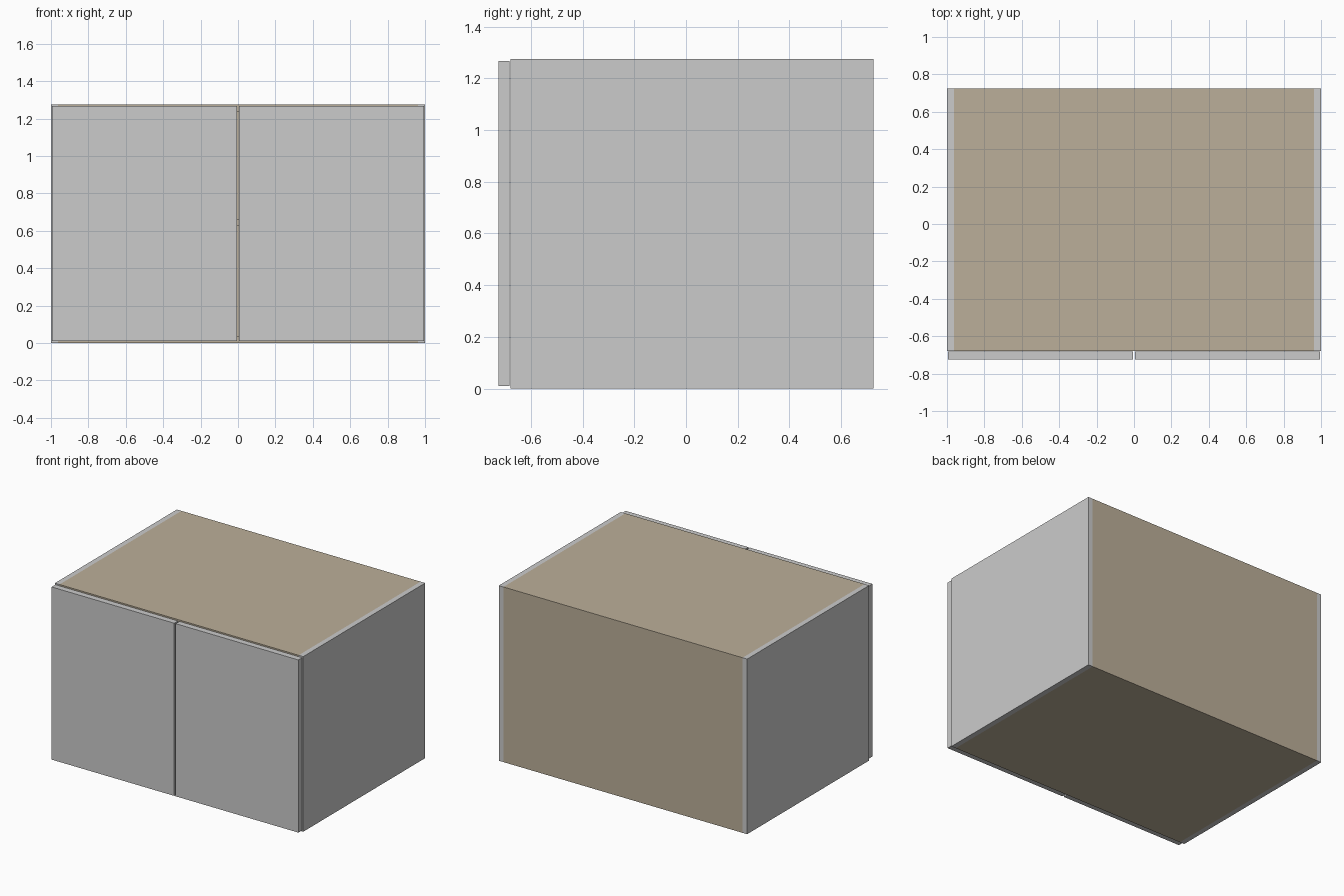
import bpy

if "Cube" in bpy.data.objects:
    bpy.data.objects.remove(bpy.data.objects["Cube"])

T = 0.037               # board thickness
W, H = 1.0, 1.275       # half width, height
Y0, Y1 = -0.678, 0.725  # carcass front and back
BACK = 0.008            # back panel thickness

wood = bpy.data.materials.new("beige_board")
wood.diffuse_color = (0.50, 0.43, 0.32, 1)
wood.use_nodes = True
wood.node_tree.nodes["Principled BSDF"].inputs["Base Color"].default_value = wood.diffuse_color


def box(name, x, y, z, mat=None):
    """Box from (min, max) pairs."""
    bpy.ops.mesh.primitive_cube_add(size=1, location=[(a + b) / 2 for a, b in (x, y, z)])
    ob = bpy.context.object
    ob.name = name
    ob.scale = [b - a for a, b in (x, y, z)]
    bpy.ops.object.transform_apply(location=False, rotation=False, scale=True)
    if mat:
        ob.data.materials.append(mat)
    return ob


inner = (-W + T, W - T)

# Side panels and doors, mirrored left and right
for side, s in (("left", -1), ("right", 1)):
    box(side + "_side_panel", sorted((s * (W - T), s * W)), (Y0, Y1), (0, H))
    box(side + "_door", sorted((s * 0.006, s * 0.994)), (-0.725, -0.682), (0.01, 1.267))

# Top, bottom and middle shelf between the sides
box("bottom_panel", inner, (Y0, Y1 - BACK), (0, T), wood)
box("top_panel", inner, (Y0, Y1 - BACK), (H - T, H), wood)
box("shelf", inner, (Y0, Y1 - BACK), (0.626, 0.626 + T), wood)

# Back panel
box("back_panel", inner, (Y1 - BACK, Y1), (0, H), wood)
